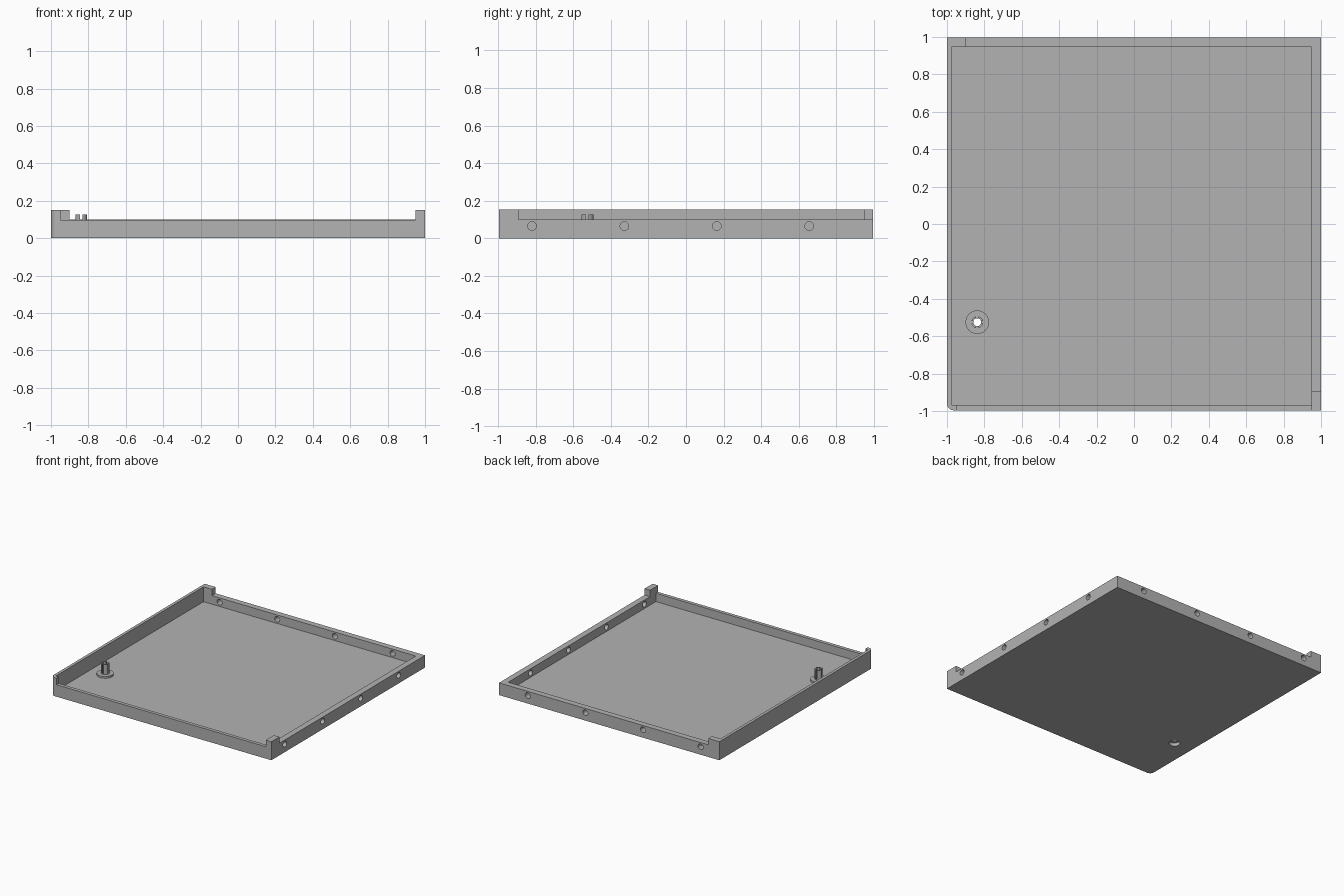
import bpy, bmesh, math
from mathutils import Matrix, Vector

cube = bpy.data.objects.get("Cube")
if cube:
    bpy.data.objects.remove(cube, do_unlink=True)

grey = bpy.data.materials.new("mid grey")
grey.use_nodes = True
grey.diffuse_color = (0.45, 0.45, 0.45, 1)
grey.node_tree.nodes["Principled BSDF"].inputs["Base Color"].default_value = grey.diffuse_color

X, Y = 1.0, 0.996        # half sizes
FLOOR, RIM, TOP = 0.03, 0.1, 0.152
SIDE, BACK, LEFT, FRONT = 0.95, 0.947, -0.976, -0.967   # inner wall faces
PEG = (-0.838, -0.525)


def finish(name, bm):
    bmesh.ops.recalc_face_normals(bm, faces=bm.faces)
    mesh = bpy.data.meshes.new(name)
    bm.to_mesh(mesh)
    bm.free()
    mesh.materials.append(grey)
    ob = bpy.data.objects.new(name, mesh)
    bpy.context.collection.objects.link(ob)
    return ob


def box(name, x0, x1, y0, y1, z0, z1):
    bm = bmesh.new()
    size = Matrix.Diagonal((x1 - x0, y1 - y0, z1 - z0, 1))
    mid = Matrix.Translation(((x0 + x1) / 2, (y0 + y1) / 2, (z0 + z1) / 2))
    bmesh.ops.create_cube(bm, size=1, matrix=mid @ size)
    return finish(name, bm)


def cylinder(name, centre, radius, depth, axis="Z"):
    bm = bmesh.new()
    turn = {"X": Matrix.Rotation(math.pi / 2, 4, "Y"),
            "Y": Matrix.Rotation(math.pi / 2, 4, "X"), "Z": Matrix()}[axis]
    bmesh.ops.create_cone(bm, cap_ends=True, segments=32, radius1=radius, radius2=radius,
                          depth=depth, matrix=Matrix.Translation(centre) @ turn)
    return finish(name, bm)


def boolean(target, other, operation="DIFFERENCE"):
    mod = target.modifiers.new(operation.lower(), "BOOLEAN")
    mod.operation, mod.object, mod.solver = operation, other, "EXACT"
    bpy.context.view_layer.objects.active = target
    bpy.ops.object.modifier_apply(modifier=mod.name)
    bpy.data.objects.remove(other, do_unlink=True)


# Solid tray block with one rounded vertical corner
tray = box("tray", -X, X, -Y, Y, 0, TOP)
bm = bmesh.new()
bm.from_mesh(tray.data)
corner = [e for e in bm.edges if all((v.co.xy - Vector((-X, -Y))).length < 0.01 for v in e.verts)]
bmesh.ops.bevel(bm, geom=corner, offset=0.035, segments=8, profile=0.5, affect="EDGES")
bm.to_mesh(tray.data)
bm.free()

# Hollow inside, then lower the rims between the corner blocks
boolean(tray, box("cavity", LEFT, SIDE, FRONT, BACK, FLOOR, 1))
boolean(tray, box("front_gap", -0.95, 1.1, -1.1, FRONT + 0.001, RIM - 0.002, 1))
boolean(tray, box("back_gap", -0.9, 1.1, BACK - 0.001, 1.1, RIM, 1))
boolean(tray, box("side_gap", SIDE - 0.001, 1.1, -0.892, 1.1, RIM, 1))
front_post = box("front_post", SIDE, X, -Y, -0.892, RIM - 0.01, TOP)
boolean(tray, front_post, "UNION")

# Screw holes through the side and back walls
for i in range(4):
    boolean(tray, cylinder("side_hole", (0.975, -0.82 + 0.492 * i, 0.065), 0.023, 0.1, "X"))
    boolean(tray, cylinder("back_hole", (-0.83 + 0.523 * i, 0.972, 0.065), 0.023, 0.1, "Y"))

# Clip peg: split tube on a round base
peg = cylinder("clip_peg", (*PEG, 0.08), 0.032, 0.094)
for wide, deep in ((0.007, 0.1), (0.1, 0.007)):
    boolean(peg, box("slit", PEG[0] - wide, PEG[0] + wide, PEG[1] - deep, PEG[1] + deep, 0.05, 1))
boolean(peg, cylinder("peg_bore", (*PEG, 0.1), 0.021, 0.4))
base = cylinder("peg_base", (*PEG, 0.036), 0.063, 0.018)
boolean(base, cylinder("base_bore", (*PEG, 0), 0.021, 0.4))

# Recess for the peg, open on the underside
boolean(tray, cylinder("recess", (*PEG, 0), 0.041, 0.2))

for ob in (tray, peg, base):
    bpy.ops.object.select_all(action="DESELECT")
    ob.select_set(True)
    bpy.context.view_layer.objects.active = ob
    bpy.ops.object.shade_smooth_by_angle(angle=math.radians(30))
